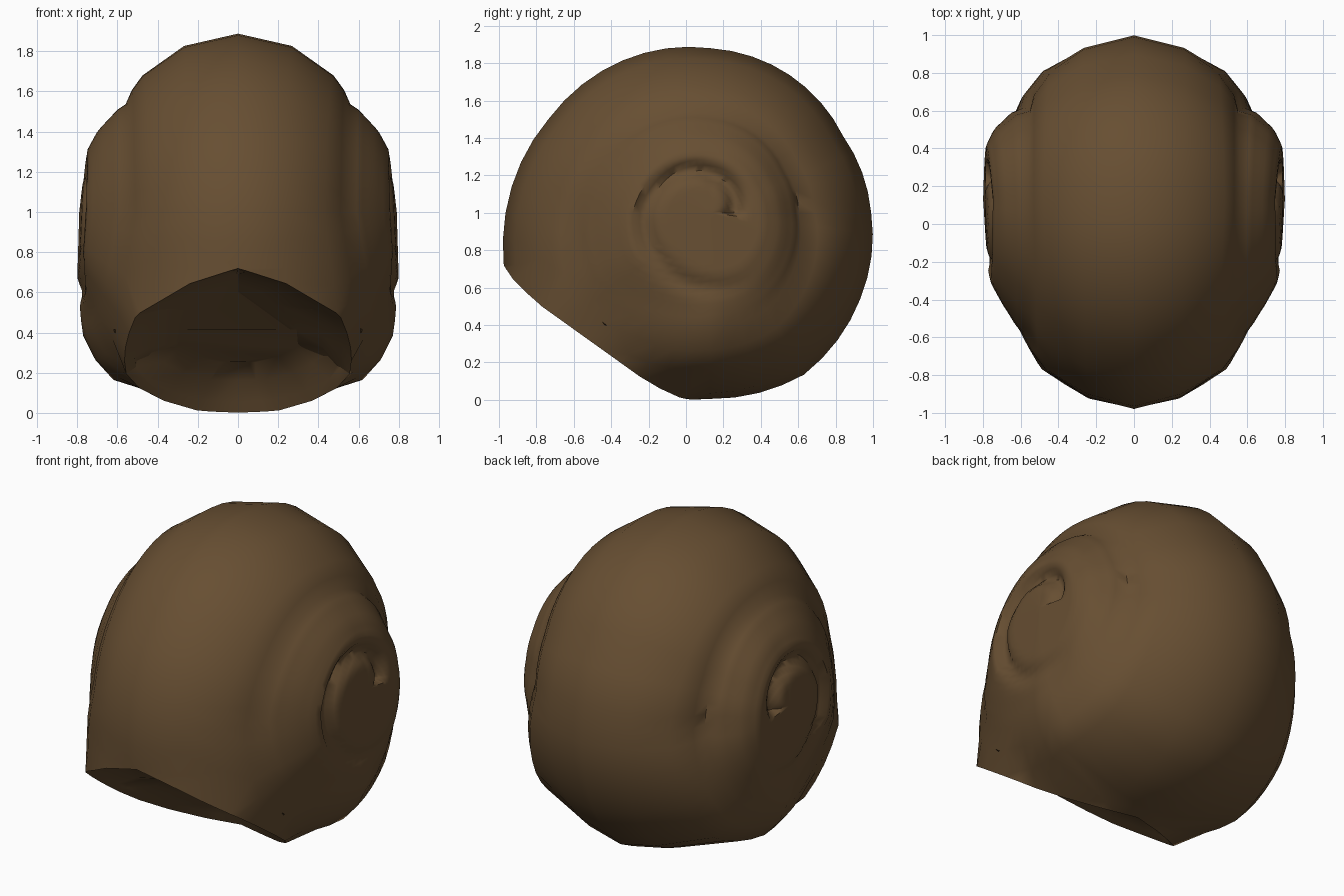
import bpy, bmesh, math
from mathutils import Vector

if "Cube" in bpy.data.objects:
    bpy.data.objects.remove(bpy.data.objects["Cube"])

CY, CZ = 0.13, 1.0            # coil centre on the side view
SEGS, INNER = 48, 18

# Venter radius every 30 degrees (0 = back, 90 = top, 180 = front, 270 = bottom)
RADIUS = [.86, .82, .85, .88, .94, 1.0, 1.095, 1.19, 1.05, .995, 1.0, .925]

# Half cross-sections (fraction of radius, half width) at back, top, front, bottom
SECTIONS = [
    [(1, 0), (.92, .27), (.78, .45), (.65, .53), (.55, .55), (.53, .62), (.43, .73), (.33, .78), (0, .79)],
    [(1, 0), (.93, .27), (.76, .48), (.68, .53), (.60, .56), (.57, .60), (.45, .70), (.34, .75), (0, .79)],
    [(1, 0), (.94, .25), (.82, .43), (.72, .51), (.65, .55), (.62, .59), (.51, .68), (.38, .77), (0, .79)],
    [(1, 0), (.97, .20), (.84, .62), (.74, .71), (.62, .77), (.55, .78), (.45, .79), (.34, .80), (0, .79)],
]
# Radius of the inner spiral groove every quarter turn
GROOVE = [.12, .21, .36, .40, .47]


def cyclic(keys, t):
    i = int(t) % len(keys)
    return keys[i], keys[(i + 1) % len(keys)], t - int(t)


def groove_depth(r, deg):
    a, b, f = (*GROOVE[int(deg // 90):int(deg // 90) + 2], (deg % 90) / 90)
    fade = 1 if deg < 200 else max(0, 1 - (deg - 200) / 110)
    return .055 * fade * math.exp(-((r - a - (b - a) * f) / .045) ** 2)


def half_section(deg):
    """Points (r, x) from the venter to the coil centre."""
    a, b, f = cyclic(RADIUS, deg / 30)
    R = a + (b - a) * f
    s, t, f = cyclic(SECTIONS, deg / 90)
    prof = [(p[0] + (q[0] - p[0]) * f, p[1] + (q[1] - p[1]) * f) for p, q in zip(s, t)]
    pts = prof[:6]
    for k in range(1, INNER):
        u = prof[5][0] * (1 - k / INNER)
        for (u0, x0), (u1, x1) in zip(prof[5:], prof[6:]):
            if u1 <= u <= u0:
                pts.append((u, x1 + (x0 - x1) * (u - u1) / (u0 - u1)))
                break
    return [(u * R, x - (groove_depth(u * R, deg) if i > 4 else 0)) for i, (u, x) in enumerate(pts)]


# Coiled shell: sections swept around the axis, both sides
bm = bmesh.new()
for side in (1, -1):
    rings = []
    for i in range(SEGS):
        deg = 360 * i / SEGS
        a = math.radians(deg)
        rings.append([bm.verts.new((side * x, CY + r * math.cos(a), CZ + r * math.sin(a)))
                      for r, x in half_section(deg)])
    hub = bm.verts.new((side * .79, CY, CZ))
    for i in range(SEGS):
        p, q = rings[i], rings[(i + 1) % SEGS]
        for j in range(len(p) - 1):
            bm.faces.new((p[j], p[j + 1], q[j + 1], q[j]))
        bm.faces.new((p[-1], hub, q[-1]))
bmesh.ops.remove_doubles(bm, verts=bm.verts[:], dist=.0005)
bmesh.ops.recalc_face_normals(bm, faces=bm.faces[:])

# Aperture: slanted cut at the lower front, side lips hanging lower, shallow hollow
no = Vector((0, -.68, -.95)).normalized()
cut = bmesh.ops.bisect_plane(bm, geom=bm.verts[:] + bm.edges[:] + bm.faces[:], dist=.0001,
                             plane_co=(0, .03, 0), plane_no=no, clear_outer=True)
rim = [e for e in cut['geom_cut'] if isinstance(e, bmesh.types.BMEdge)]
for v in {v for e in rim for v in e.verts}:
    v.co += no * .06 * min(1, abs(v.co.x) / .45)
cap = bmesh.ops.edgeloop_fill(bm, edges=rim)['faces']
for thick, depth in ((.05, -.03), (.10, -.06), (.12, -.03)):
    bmesh.ops.inset_region(bm, faces=cap, thickness=thick, depth=depth)
bmesh.ops.triangulate(bm, faces=cap)
bmesh.ops.recalc_face_normals(bm, faces=bm.faces[:])

mesh = bpy.data.meshes.new("coiled_shell")
bm.to_mesh(mesh)
bm.free()
shell = bpy.data.objects.new("coiled_shell", mesh)
bpy.context.collection.objects.link(shell)

brown = bpy.data.materials.new("shell_brown")
brown.diffuse_color = (.135, .077, .032, 1)
brown.use_nodes = True
brown.node_tree.nodes["Principled BSDF"].inputs["Base Color"].default_value = brown.diffuse_color
mesh.materials.append(brown)

bpy.context.view_layer.objects.active = shell
shell.select_set(True)
bpy.ops.object.shade_smooth_by_angle(angle=math.radians(60))
